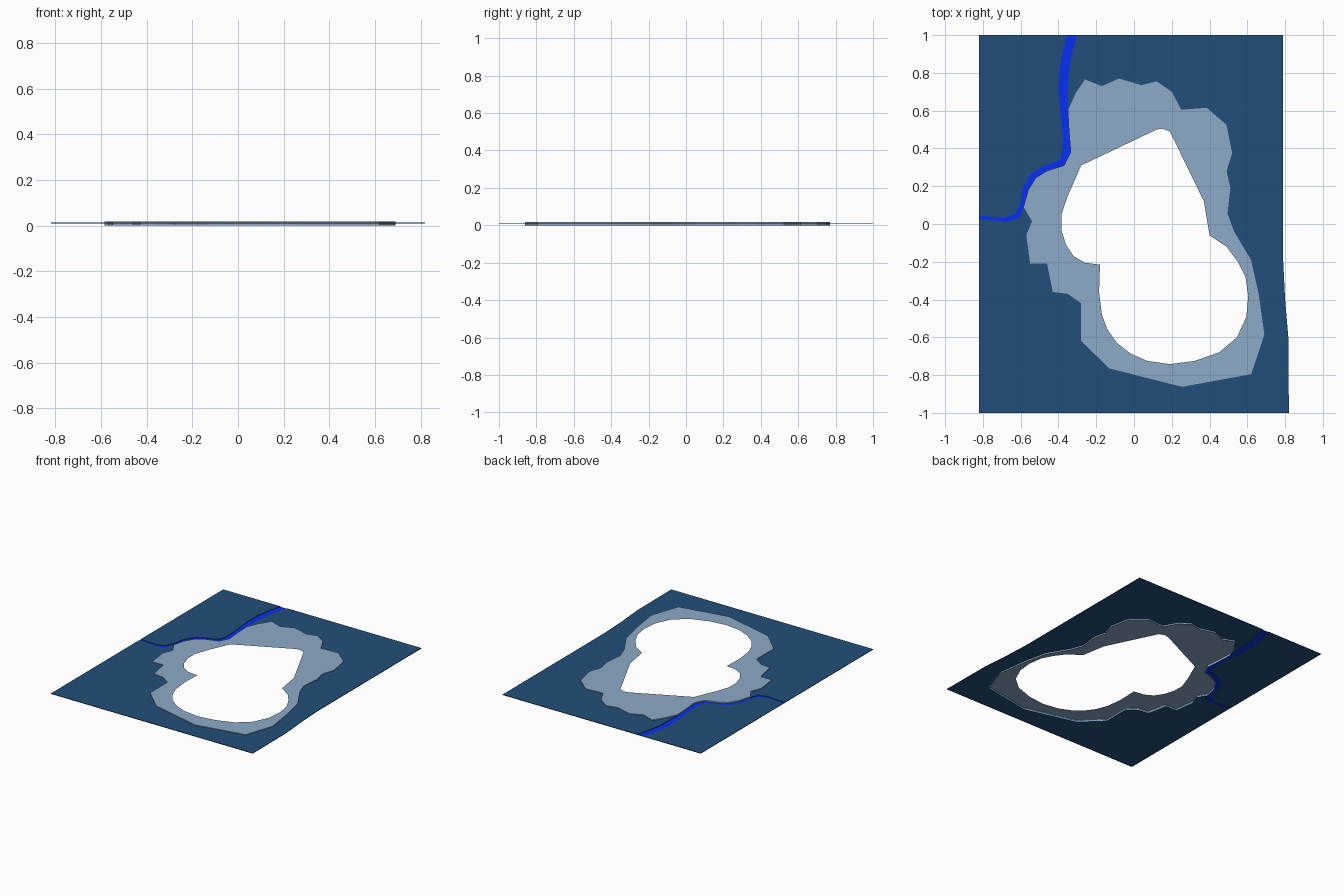
import bpy, bmesh

if "Cube" in bpy.data.objects:
    bpy.data.objects.remove(bpy.data.objects["Cube"])


def sheet(name, loops, z, color, skirt=0.0):
    """Flat filled outline (further loops are holes); skirt hangs a wall from the first loop."""
    bm = bmesh.new()
    rings, edges = [], []
    for loop in loops:
        vs = [bm.verts.new((x, y, z)) for x, y in loop]
        edges += [bm.edges.new((vs[i - 1], vs[i])) for i in range(len(vs))]
        rings.append(vs)
    bmesh.ops.triangle_fill(bm, edges=edges, use_beauty=True, normal=(0, 0, 1))
    if skirt:
        top = rings[0]
        low = [bm.verts.new((v.co.x, v.co.y, z - skirt)) for v in top]
        for i in range(len(top)):
            bm.faces.new((top[i - 1], top[i], low[i], low[i - 1]))
    bmesh.ops.recalc_face_normals(bm, faces=bm.faces[:])
    # Make the flat part face up
    flat = [f for f in bm.faces if abs(f.normal.z) > .5]
    if flat and flat[0].normal.z < 0:
        bmesh.ops.reverse_faces(bm, faces=bm.faces[:])
    mesh = bpy.data.meshes.new(name)
    bm.to_mesh(mesh)
    bm.free()
    ob = bpy.data.objects.new(name, mesh)
    bpy.context.collection.objects.link(ob)
    mat = bpy.data.materials.new(name + "_color")
    mat.diffuse_color = (*color, 1)
    mat.use_nodes = True
    mat.node_tree.nodes["Principled BSDF"].inputs["Base Color"].default_value = mat.diffuse_color
    mesh.materials.append(mat)
    return ob


# Jagged outer outline of the raised band
outer = [(-.35, .6), (-.31, .69), (-.26, .765), (-.17, .73), (-.08, .77), (.04, .735),
         (.12, .755), (.2, .7), (.25, .605), (.385, .615), (.49, .525), (.52, .375),
         (.49, .28), (.51, .19), (.495, .055), (.53, -.04), (.62, -.19), (.66, -.37),
         (.69, -.585), (.62, -.795), (.255, -.862), (-.13, -.765), (-.28, -.62),
         (-.28, -.42), (-.35, -.37), (-.43, -.36), (-.46, -.21), (-.55, -.21),
         (-.57, -.06), (-.54, .015), (-.585, .09), (-.56, .18), (-.52, .245),
         (-.46, .282), (-.37, .31), (-.335, .38), (-.345, .5)]

# Outline of the opening in the band
inner = [(.12, .5), (.15, .505), (.19, .49), (.37, .12), (.4, -.06), (.49, -.12),
         (.55, -.2), (.59, -.28), (.605, -.38), (.595, -.49), (.545, -.6), (.45, -.68),
         (.32, -.725), (.19, -.742), (.07, -.725), (-.02, -.685), (-.09, -.63),
         (-.14, -.56), (-.17, -.48), (-.185, -.36), (-.18, -.215), (-.26, -.205),
         (-.32, -.17), (-.36, -.11), (-.385, -.03), (-.385, .05), (-.35, .15), (-.28, .31)]

# River banks from the back edge to the left edge; the east bank follows the band midway
west_bank = [(-.355, 1), (-.38, .9), (-.397, .8), (-.399, .7), (-.39, .6), (-.38, .5),
             (-.378, .4), (-.39, .345), (-.42, .328), (-.49, .302), (-.55, .262),
             (-.585, .2), (-.603, .11), (-.63, .055), (-.68, .035), (-.75, .037), (-.82, .045)]
east_start = [(-.3, 1), (-.33, .9), (-.345, .8), (-.352, .7)]
east_end = [(-.61, .03), (-.68, .01), (-.75, .02), (-.82, .025)]
east_bank = east_start + [outer[0]] + outer[:29:-1] + east_end

BLUE = (.016, .078, .195)
GROUND_Z, RIVER_Z, BAND_Z = .0125, .0085, .017

# Ground on each side of the river; the east part wraps around the band
sheet("ground_west", [west_bank + [(-.82, 1)]], GROUND_Z, BLUE, .004)
sheet("ground_east", [east_start + outer[:31] + east_end +
                      [(-.82, -1), (.82, -1), (.817, -.6), (.8, -.4), (.79, -.2), (.79, 1)]],
      GROUND_Z, BLUE, .004)

# River lying slightly lower than the ground
sheet("river", [west_bank + east_bank[::-1]], RIVER_Z, (.002, .03, .9))

# Raised band, open below and in the middle, with an outer wall down to the base
sheet("raised_band", [outer, inner], BAND_Z, (.27, .4, .58), BAND_Z)
